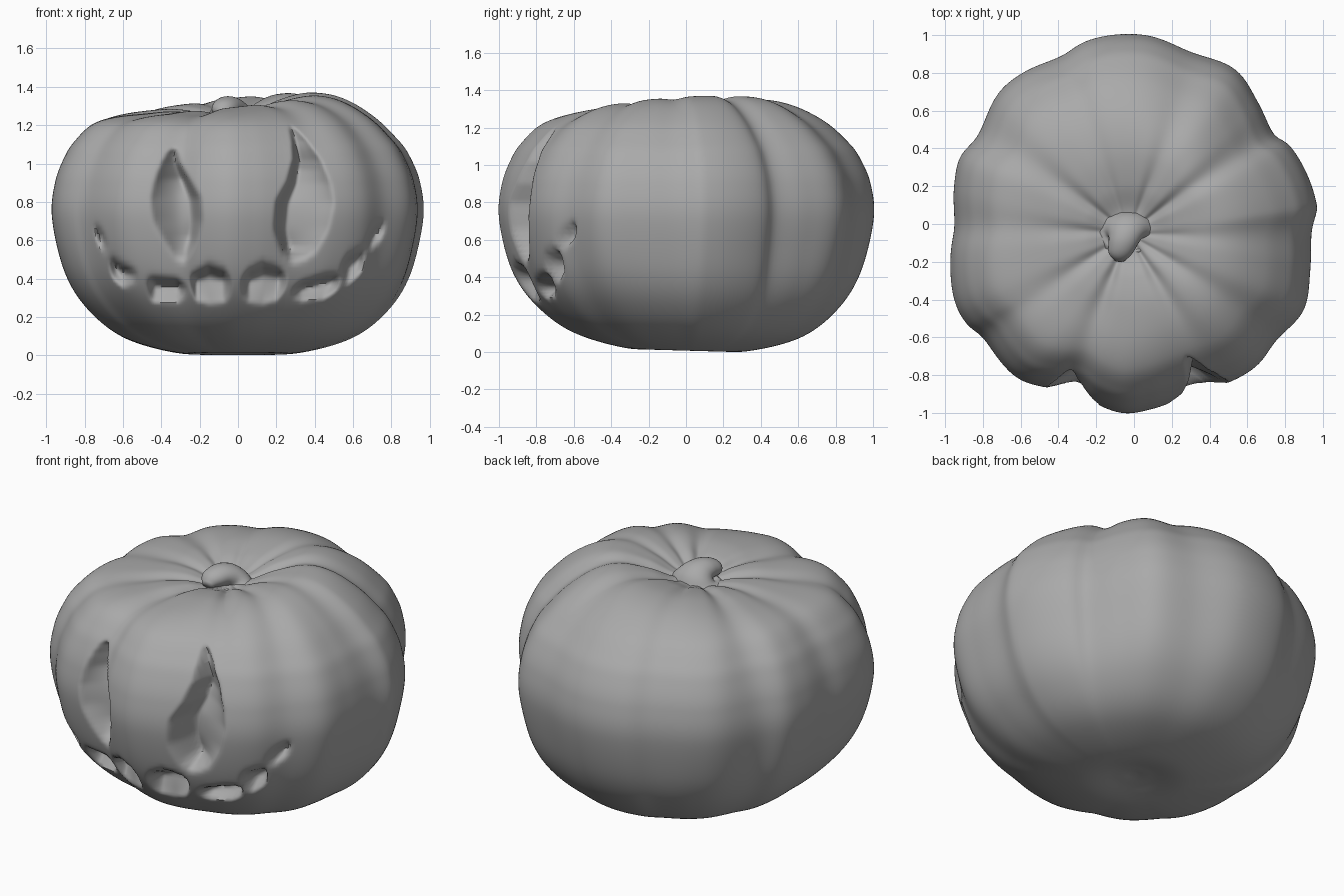
import bpy, bmesh, math
from mathutils import Vector

cube = bpy.data.objects.get("Cube")
if cube:
    bpy.data.objects.remove(cube, do_unlink=True)

grey = bpy.data.materials.new("plain grey")
grey.use_nodes = True
GREY = (0.4, 0.4, 0.4, 1)
grey.diffuse_color = GREY
grey.node_tree.nodes["Principled BSDF"].inputs["Base Color"].default_value = GREY


def smooth(t):
    t = max(0.0, min(1.0, t))
    return t * t * (3 - 2 * t)


def catmull(points, steps):
    """Smooth curve through the points."""
    pts = [Vector(p).to_3d() for p in points]
    pts = [2 * pts[0] - pts[1]] + pts + [2 * pts[-1] - pts[-2]]
    out = []
    for a, b, c, d in zip(pts, pts[1:], pts[2:], pts[3:]):
        for i in range(steps):
            t = i / steps
            out.append(0.5 * (2 * b + (c - a) * t + (2 * a - 5 * b + 4 * c - d) * t * t
                              + (3 * b - a - 3 * c + d) * t ** 3))
    return out + [pts[-2]]


def loft(name, rings):
    """Closed surface through rings of equal length, capped by fans."""
    bm = bmesh.new()
    loops = [[bm.verts.new(p) for p in ring] for ring in rings]
    n = len(loops[0])
    for a, b in zip(loops, loops[1:]):
        for i in range(n):
            j = (i + 1) % n
            bm.faces.new((a[i], a[j], b[j], b[i]))
    for loop in (loops[0], loops[-1]):
        mid = bm.verts.new(sum((v.co for v in loop), Vector((0, 0, 0))) / n)
        for i in range(n):
            bm.faces.new((loop[i], loop[(i + 1) % n], mid))
    bmesh.ops.recalc_face_normals(bm, faces=bm.faces)
    mesh = bpy.data.meshes.new(name)
    bm.to_mesh(mesh)
    bm.free()
    obj = bpy.data.objects.new(name, mesh)
    bpy.context.collection.objects.link(obj)
    mesh.materials.append(grey)
    bpy.ops.object.select_all(action="DESELECT")
    obj.select_set(True)
    bpy.context.view_layer.objects.active = obj
    bpy.ops.object.shade_smooth_by_angle(angle=math.radians(80))
    return obj


# Uneven outline of the lobes: angle and radius
OUTLINE = catmull([
    (5, .973), (15, .953), (27, .92), (33, .88), (45, .92), (57, .976), (72, .958), (87, 1),
    (104, 1), (114, .967), (127, .992), (136, .995), (150, .95), (159, .984), (168, .971),
    (180, .95), (189, .98), (203, 1.03), (211, 1.03), (218, 1), (232, 1.02), (241, .985),
    (250, .935), (258, .97), (267, 1), (276, .98), (288, .95), (301, .978), (311, .99),
    (321, .973), (333, 1.005), (345, .963), (357, .94), (365, .973)], 6)


def outline(deg):
    d = (deg - 5) % 360 + 5
    for a, b in zip(OUTLINE, OUTLINE[1:]):
        if a.x <= d <= b.x:
            return a.y + (b.y - a.y) * (d - a.x) / (b.x - a.x)
    return OUTLINE[-1].y


# Soft creases running over the crown: angle and strength
CREASES = [(35, 1.2), (68, .8), (112, .6), (147, 1), (180, .7),
           (215, .9), (248, 1.2), (298, 1.1), (324, .8), (355, .6)]


def crease(deg):
    total = 0
    for angle, strength in CREASES:
        off = (deg - angle + 180) % 360 - 180
        total += strength * math.exp(-(off / 7) ** 2)
    return total


# Carvings: (position, undercut edge, shallow edge) along each opening
EYES = [
    [(.49, -.28, -.30), (.52, -.26, -.33), (.6, -.21, -.38), (.7, -.18, -.44), (.82, -.19, -.455),
     (.92, -.25, -.43), (1.0, -.30, -.40), (1.1, -.33, -.345)],
    [(.49, .29, .31), (.56, .22, .41), (.66, .18, .47), (.8, .19, .5),
     (.9, .25, .48), (1.02, .285, .43), (1.12, .28, .36), (1.21, .265, .28)],
]
MOUTH = [
    [(-.765, .705, .69), (-.72, .66, .57), (-.67, .58, .53)],
    [(-.68, .49, .45), (-.65, .51, .40), (-.6, .47, .36), (-.52, .44, .39)],
    [(-.48, .40, .35), (-.45, .41, .28), (-.32, .40, .28), (-.26, .36, .32)],
    [(-.26, .42, .38), (-.22, .44, .29), (-.15, .48, .27), (-.07, .45, .28), (-.03, .40, .32)],
    [(.01, .40, .31), (.06, .45, .28), (.13, .49, .27), (.2, .465, .29), (.26, .42, .37)],
    [(.27, .34, .31), (.33, .38, .29), (.45, .42, .30), (.54, .42, .36)],
    [(.53, .46, .40), (.57, .52, .37), (.64, .55, .43), (.67, .54, .50)],
    [(.65, .57, .54), (.70, .65, .57), (.75, .70, .62), (.775, .71, .68)],
]


def carve(rows, s, t, depth, full, wall):
    """Depth of a wedge-shaped pocket, steep at its first edge."""
    for (s0, a0, b0), (s1, a1, b1) in zip(rows, rows[1:]):
        if s0 <= s < s1:
            f = (s - s0) / (s1 - s0)
            a, b = a0 + (a1 - a0) * f, b0 + (b1 - b0) * f
            u = (t - a) / (b - a)
            if 0 < u < 1:
                ends = smooth(min(s - rows[0][0], rows[-1][0] - s) / .05)
                return depth * min(1, abs(b - a) / full) * smooth(u / wall) * (1 - u) ** .8 * ends
    return 0


# Pumpkin body: profile of radius and height, swept round the outline
PROFILE = [(.02, .04), (.1, .03), (.3, .012), (.6, .09), (.8, .235), (.93, .43), (1, .71),
           (.985, .9), (.93, 1.04), (.87, 1.125), (.76, 1.225), (.6, 1.295), (.42, 1.32),
           (.25, 1.3), (.12, 1.255), (.02, 1.25)]
AROUND = 320
centre = Vector((0, 0, .7))
rings = []
for r, h, _ in catmull(PROFILE, 11):
    ring = []
    top = smooth((h - .5) / .7)
    lobes = smooth(r / .6) * (.5 + .5 * smooth(h / .6))
    tilt = top * r * (1 - smooth((r - .4) / .45))
    hub = max(0, 1 - r) * top
    for i in range(AROUND):
        phi = math.tau * i / AROUND
        th = phi - .5 * math.cos(phi)          # closer spacing across the face
        c, s = math.cos(th), math.sin(th)
        deg = math.degrees(th) % 360
        rad = r * (1 + (outline(deg) - 1) * lobes)
        p = Vector((rad * c - .03 * hub, rad * s - .05 * hub, h))
        # Lean of the crown and rise of the underside
        p.z += tilt * (.11 * c + .06 * s) - (1 - smooth(h / .6)) * .028 * r * s
        p -= (p - centre).normalized() * .035 * top * smooth(r / .3) * (1 - .7 * r) * crease(deg)
        if s < 0:
            cut = sum(carve(e, p.z, p.x, .22, .18, .25) for e in EYES)
            cut += sum(carve(m, p.x, p.z, .16, .1, .35) for m in MOUTH)
            p.y += cut
        ring.append(p)
    rings.append(ring)
low = min(p.z for ring in rings for p in ring)
for ring in rings:
    for p in ring:
        p.z -= low
body = loft("pumpkin_body", rings)
soften = body.modifiers.new("soften_carving", "SMOOTH")
soften.factor = .5
soften.iterations = 3

# Stem: short flared stub bending toward the front
spine = catmull([(-.03, -.04, 1.225), (-.03, -.04, 1.255), (-.04, -.06, 1.28),
                 (-.055, -.10, 1.29), (-.07, -.15, 1.28), (-.075, -.19, 1.26)], 5)
widths = catmull([(w, 0) for w in (.17, .125, .095, .08, .065, .03)], 5)
stem = []
for k, (p, w) in enumerate(zip(spine, widths)):
    tangent = spine[min(k + 1, len(spine) - 1)] - spine[max(k - 1, 0)]
    side = Vector((1, 0, 0))
    up = tangent.cross(side).normalized()
    stem.append([p + w.x * (side * math.cos(a) + up * .75 * math.sin(a))
                 for a in (math.tau * i / 24 for i in range(24))])
loft("stem", stem)
